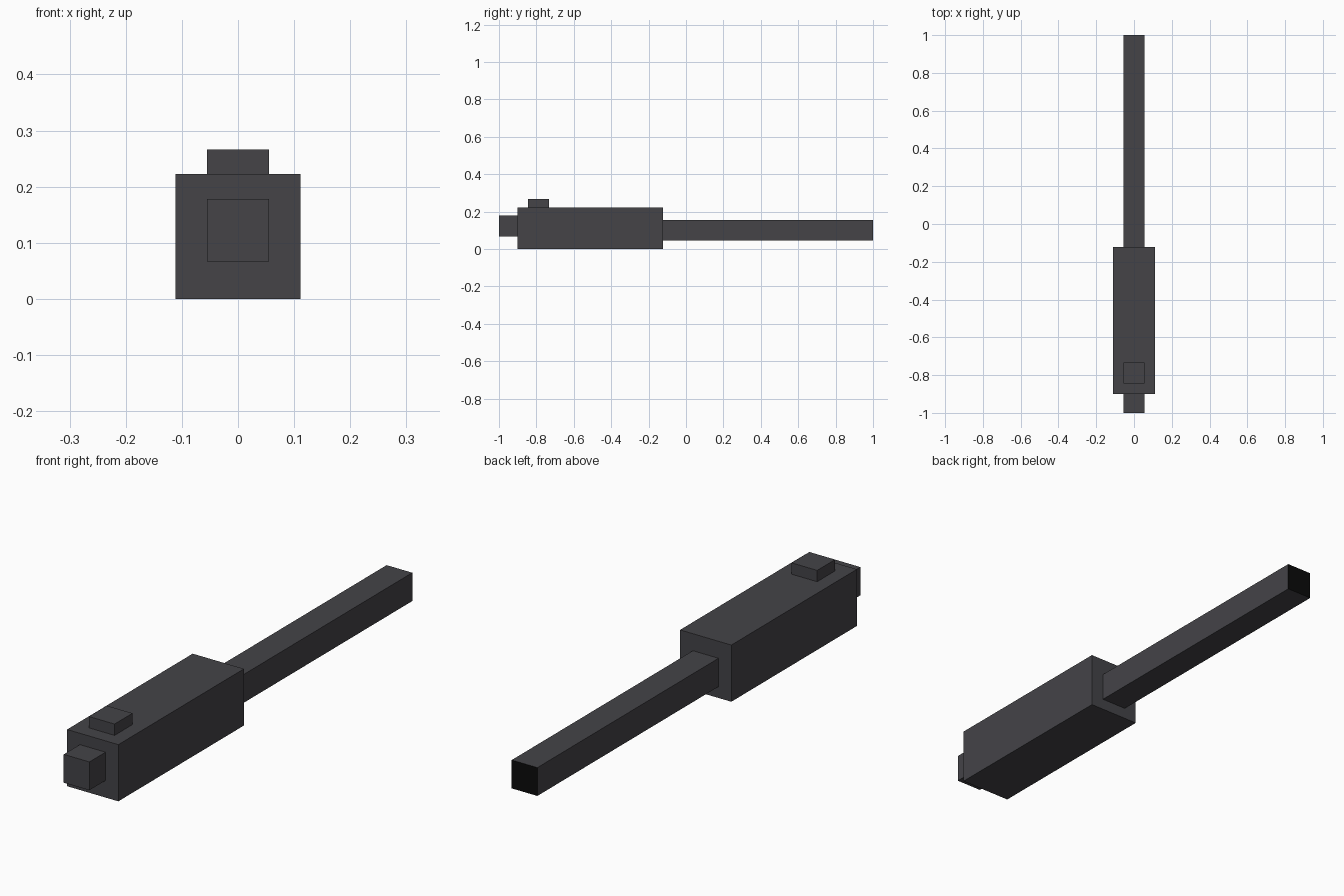
import bpy
import bmesh
from mathutils import Vector

if "Cube" in bpy.data.objects:
    bpy.data.objects.remove(bpy.data.objects["Cube"])


def material(name, colour):
    mat = bpy.data.materials.new(name)
    mat.diffuse_color = (*colour, 1)
    mat.use_nodes = True
    mat.node_tree.nodes["Principled BSDF"].inputs["Base Color"].default_value = mat.diffuse_color
    return mat


dark_grey = material("dark grey", (0.058, 0.057, 0.064))
black = material("black", (0.003, 0.003, 0.003))


def box(name, width, y0, y1, z0, z1):
    """Box centred on x = 0, spanning the given y and z ranges."""
    bm = bmesh.new()
    bmesh.ops.create_cube(bm, size=1)
    bmesh.ops.scale(bm, vec=Vector((width, y1 - y0, z1 - z0)), verts=bm.verts)
    bmesh.ops.translate(bm, vec=Vector((0, (y0 + y1) / 2, (z0 + z1) / 2)), verts=bm.verts)
    mesh = bpy.data.meshes.new(name)
    bm.to_mesh(mesh)
    bm.free()
    mesh.materials.append(dark_grey)
    obj = bpy.data.objects.new(name, mesh)
    bpy.context.collection.objects.link(obj)
    return obj


U = 1 / 9  # basic block width

# Main housing with its end stub and top button
box("housing", 2 * U, -0.9, -0.122, 0, 2 * U)
box("end_stub", U, -1, -0.9, 0.6 * U, 1.6 * U)
box("top_button", U, -0.844, -0.733, 2 * U, 2.4 * U)

# Long square shaft with a black far end
shaft = box("shaft", U, -0.122, 1, 0.4 * U, 1.4 * U)
shaft.data.materials.append(black)
for face in shaft.data.polygons:
    if face.normal.y > 0.9:
        face.material_index = 1
